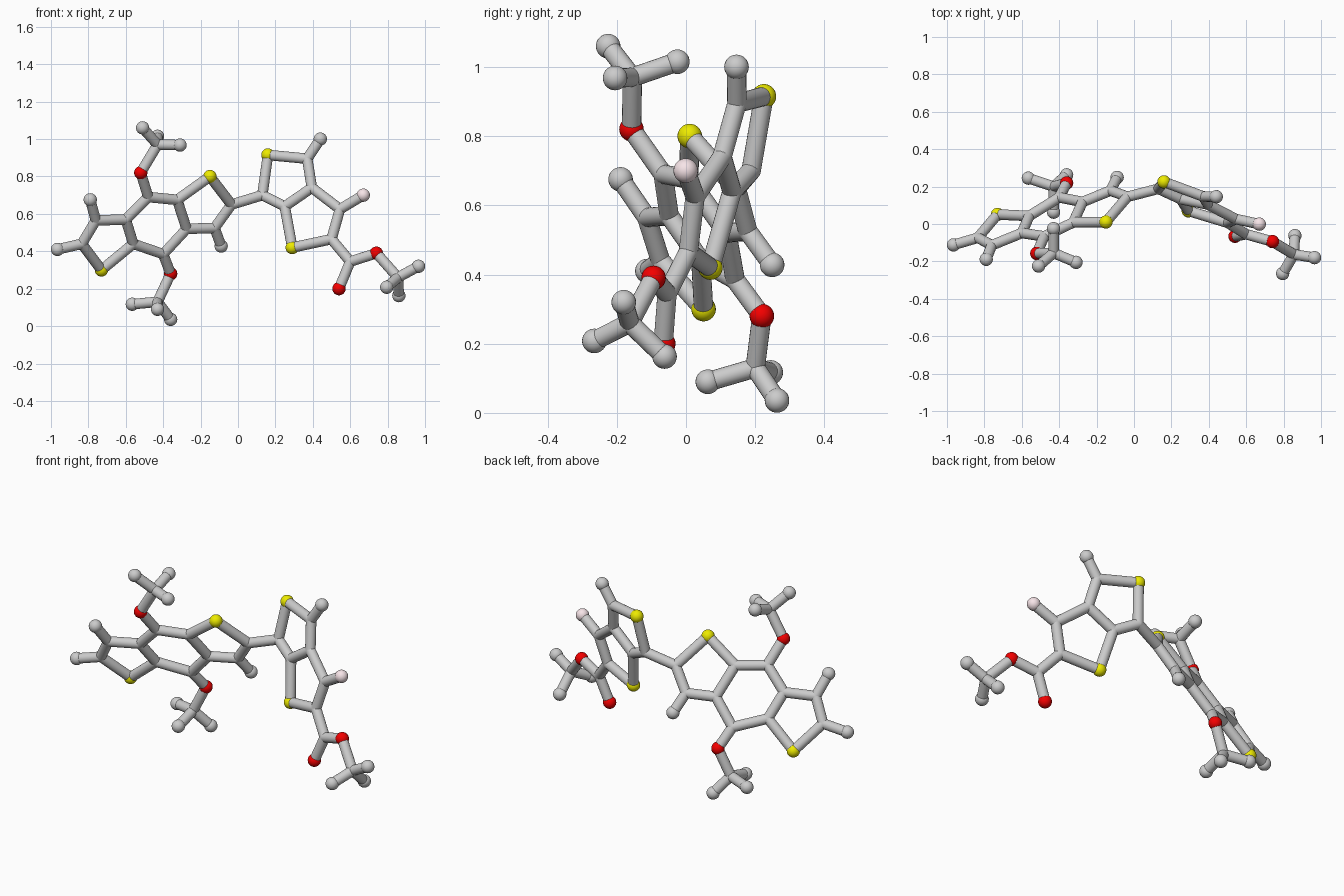
import bpy
from mathutils import Vector

if "Cube" in bpy.data.objects:
    bpy.data.objects.remove(bpy.data.objects["Cube"])

BALL, STICK = 0.0355, 0.028


def material(name, rgb):
    m = bpy.data.materials.new(name)
    m.diffuse_color = (*rgb, 1)
    m.use_nodes = True
    m.node_tree.nodes["Principled BSDF"].inputs["Base Color"].default_value = m.diffuse_color
    return m


MATS = {
    "sulfur": material("yellow", (0.85, 0.83, 0.0)),
    "oxygen": material("red", (0.9, 0.0, 0.0)),
    "fluorine": material("pink", (0.93, 0.78, 0.81)),
}


# the two flat ring systems each lie in a tilted plane: y follows from x and z
def left(x, z):
    return Vector((x, 0.424 * x - 0.572 * z + 0.532, z))


def right(x, z):
    return Vector((x, -0.35 * x + 0.221 * z + 0.079, z))


def free(x, y, z):
    return Vector((x, y, z))


# plain carbon joints
joints = {
    "c1": left(-0.835, 0.44), "c2": left(-0.76, 0.565), "c3": left(-0.60, 0.57),
    "c4": left(-0.56, 0.44), "c5": left(-0.48, 0.69), "c6": left(-0.325, 0.675),
    "c7": left(-0.275, 0.52), "c8": left(-0.40, 0.385), "c9": left(-0.035, 0.65),
    "c10": left(-0.125, 0.525), "m1": free(-0.43, -0.155, 0.97),
    "m2": free(-0.43, 0.20, 0.13),
    "c11": right(0.13, 0.70), "c12": right(0.37, 0.895), "c13": right(0.395, 0.74),
    "c14": right(0.25, 0.64), "c15": right(0.50, 0.465), "c16": right(0.545, 0.625),
    "c17": right(0.60, 0.345), "m3": right(0.855, 0.26),
}

# visible balls, by kind
balls = {
    "sulfur": {"s1": left(-0.73, 0.30), "s2": left(-0.15, 0.80),
               "s3": right(0.16, 0.915), "s4": right(0.29, 0.42)},
    "oxygen": {"o1": left(-0.52, 0.82), "o2": left(-0.36, 0.28),
               "o3": right(0.54, 0.20), "o4": right(0.74, 0.39)},
    "fluorine": {"f1": right(0.67, 0.70)},
    "end": {"e1": left(-0.965, 0.41), "e2": left(-0.79, 0.675),
            "e3": left(-0.09, 0.428), "e4": right(0.44, 1.0),
            "h1": free(-0.51, -0.225, 1.06), "h2": free(-0.43, -0.025, 1.015),
            "h3": free(-0.31, -0.205, 0.968), "h4": free(-0.565, 0.245, 0.117),
            "h5": free(-0.43, 0.063, 0.09), "h6": free(-0.36, 0.263, 0.036),
            "h7": free(0.965, -0.18, 0.32), "h8": free(0.795, -0.265, 0.208),
            "h9": free(0.86, -0.062, 0.163)},
}

# bonds written as chains of atoms
chains = """e1 c1 c2 c3 c4 s1 c1|e2 c2|c3 c5 c6 c7 c8 c4|c6 s2 c9 c10 c7|e3 c10
c5 o1 m1 h1|h2 m1 h3|c8 o2 m2 h4|h5 m2 h6
c9 c11 s3 c12 c13 c14 c11|e4 c12|c14 s4 c15 c16 c13|f1 c16
c15 c17 o3|c17 o4 m3 h7|h8 m3 h9"""


def ball(name, pos, r, mat=None):
    bpy.ops.mesh.primitive_uv_sphere_add(segments=24, ring_count=16, radius=r, location=pos)
    ob = bpy.context.object
    ob.name = name
    bpy.ops.object.shade_smooth()
    if mat:
        ob.data.materials.append(mat)


def stick(name, a, b):
    d = b - a
    bpy.ops.mesh.primitive_cylinder_add(vertices=20, radius=STICK, depth=d.length,
                                        location=(a + b) / 2,
                                        rotation=d.to_track_quat('Z', 'Y').to_euler())
    bpy.context.object.name = name
    bpy.ops.object.shade_smooth_by_angle()


# atoms
pos = dict(joints)
for key, p in joints.items():
    ball("carbon_joint_" + key, p, STICK)
for kind, group in balls.items():
    pos.update(group)
    for key, p in group.items():
        ball(kind + "_ball_" + key, p, BALL, MATS.get(kind))

# bonds
for chain in chains.replace("\n", "|").split("|"):
    keys = chain.split()
    for a, b in zip(keys, keys[1:]):
        stick("bond_" + a + "_" + b, pos[a], pos[b])
